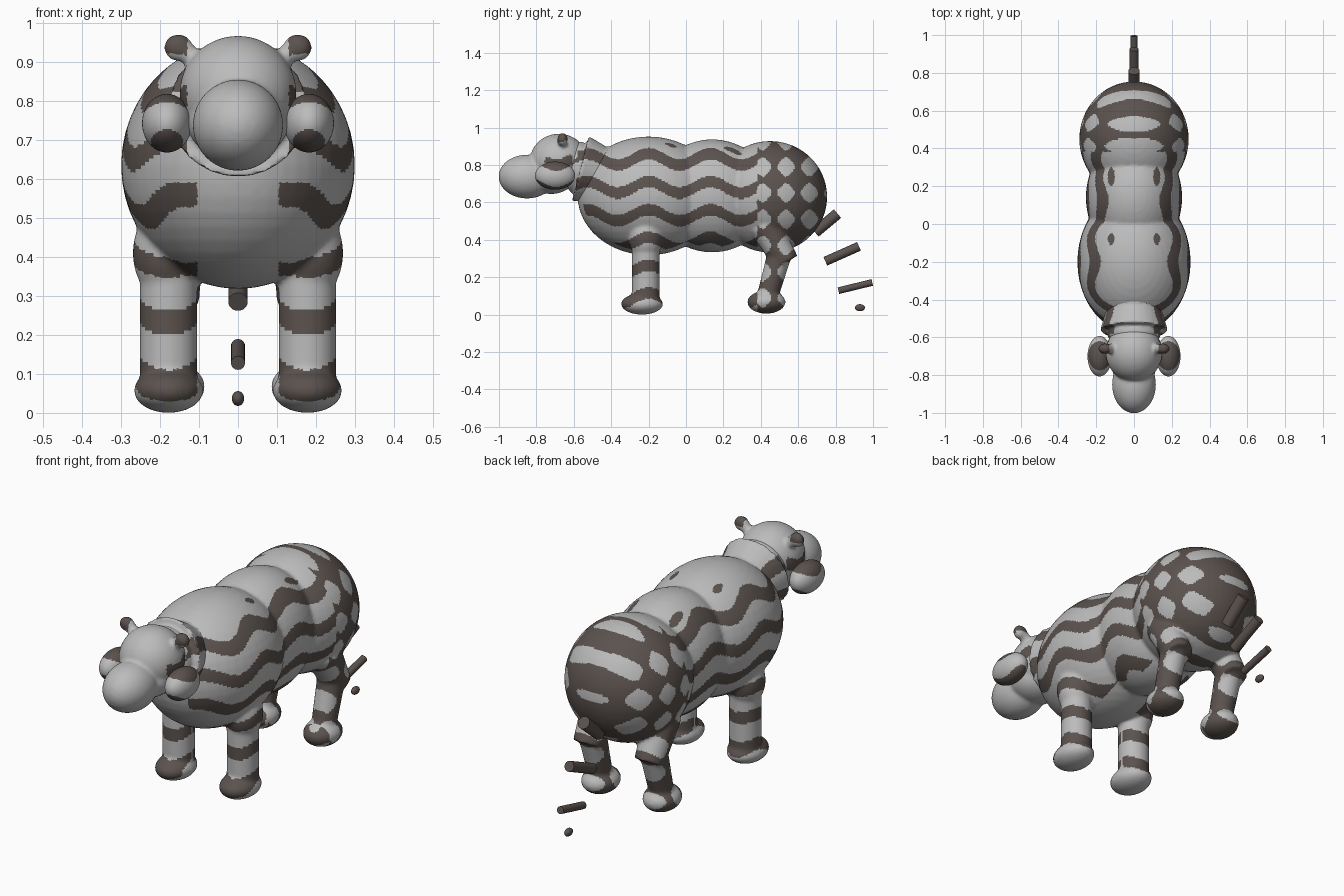
import bpy, bmesh, math
from mathutils import Matrix, Vector

if "Cube" in bpy.data.objects:
    bpy.data.objects.remove(bpy.data.objects["Cube"], do_unlink=True)


def material(name, rgb):
    m = bpy.data.materials.new(name)
    m.use_nodes = True
    m.diffuse_color = (*rgb, 1)
    m.node_tree.nodes["Principled BSDF"].inputs["Base Color"].default_value = (*rgb, 1)
    return m


light = material("light_grey", (0.5, 0.5, 0.5))
dark = material("dark_brown", (0.105, 0.085, 0.076))


def ball(bm, centre, radii, segments=48):
    mat = Matrix.Translation(centre) @ Matrix.Diagonal((*radii, 1))
    bmesh.ops.create_uvsphere(bm, u_segments=segments, v_segments=segments // 2,
                              radius=1, matrix=mat)


def rod(bm, a, b, r1, r2=None):
    a, b = Vector(a), Vector(b)
    rot = (b - a).to_track_quat('Z', 'Y').to_matrix().to_4x4()
    bmesh.ops.create_cone(bm, cap_ends=True, segments=32, radius1=r1,
                          radius2=r2 or r1, depth=(b - a).length,
                          matrix=Matrix.Translation((a + b) / 2) @ rot)


def is_dark(p):
    """Wavy flank stripes in front, rounded light patches on a dark rump."""
    x, y, z = abs(p.x), p.y, p.z
    if y > 0.38:
        across = math.cos(math.tau * (y - 0.535) / 0.125)
        up = math.cos(math.tau * (z - 0.65) / 0.14)
        return across + up < 0.3
    # Small spots along the back
    for cy, ry in ((-0.08, 0.03), (0.25, 0.05)):
        if z > 0.8 and ((x - 0.12) / 0.018) ** 2 + ((y - cy) / ry) ** 2 < 1:
            return True
    if x < (0.13 if y < -0.58 else 0.105):
        return False
    wave = (z - 0.83 - 0.03 * math.cos(math.tau * (y + 0.2) / 0.33)) / 0.149
    return abs(wave - round(wave)) < 0.21


def finish(name, bm, smooth_steps=0, all_dark=False):
    """Turn a bmesh into an object; fuse its pieces if smooth_steps is set."""
    mesh = bpy.data.meshes.new(name)
    bm.to_mesh(mesh)
    bm.free()
    obj = bpy.data.objects.new(name, mesh)
    bpy.context.collection.objects.link(obj)
    if smooth_steps:
        fuse = obj.modifiers.new("fuse", 'REMESH')
        fuse.mode = 'VOXEL'
        fuse.voxel_size = 0.009
        relax = obj.modifiers.new("relax", 'SMOOTH')
        relax.factor = 0.5
        relax.iterations = smooth_steps
        graph = bpy.context.evaluated_depsgraph_get()
        mesh = bpy.data.meshes.new_from_object(obj.evaluated_get(graph))
        obj.modifiers.clear()
        obj.data = mesh
    mesh.materials.clear()
    mesh.materials.append(light)
    mesh.materials.append(dark)
    for face in mesh.polygons:
        face.material_index = int(all_dark or is_dark(face.center))
    mesh.shade_smooth()
    mesh.set_sharp_from_angle(angle=math.radians(50))
    return obj


# Torso: chest, belly and rump, with legs and feet fused in
bm = bmesh.new()
ball(bm, (0, -0.2, 0.635), (0.3, 0.38, 0.317))
ball(bm, (0, 0.14, 0.635), (0.255, 0.32, 0.302))
ball(bm, (0, 0.45, 0.63), (0.29, 0.305, 0.298))
for s in (-1, 1):
    # Front leg
    ball(bm, (s * 0.185, -0.215, 0.41), (0.085, 0.09, 0.12))
    rod(bm, (s * 0.178, -0.215, 0.05), (s * 0.178, -0.215, 0.5), 0.074)
    ball(bm, (s * 0.178, -0.235, 0.057), (0.089, 0.112, 0.057))
    # Hind leg
    rod(bm, (s * 0.17, 0.42, 0.48), (s * 0.17, 0.535, 0.28), 0.085, 0.07)
    rod(bm, (s * 0.17, 0.425, 0.06), (s * 0.17, 0.505, 0.34), 0.056, 0.066)
    ball(bm, (s * 0.17, 0.43, 0.067), (0.085, 0.102, 0.062))
finish("body", bm, smooth_steps=6)

# Flared neck collar
bm = bmesh.new()
rod(bm, (0, -0.40, 0.735), (0, -0.455, 0.75), 0.165, 0.155)
rod(bm, (0, -0.45, 0.75), (0, -0.565, 0.78), 0.145, 0.18)
ball(bm, (0, -0.57, 0.78), (0.145, 0.09, 0.145))
finish("neck", bm, smooth_steps=2)

# Head with muzzle, jaw and ears
bm = bmesh.new()
ball(bm, (0, -0.68, 0.82), (0.15, 0.155, 0.147))
ball(bm, (0, -0.85, 0.738), (0.116, 0.152, 0.117))
ball(bm, (0, -0.72, 0.745), (0.13, 0.13, 0.1))
for s in (-1, 1):
    rod(bm, (s * 0.09, -0.66, 0.89), (s * 0.15, -0.66, 0.938), 0.026)
    ball(bm, (s * 0.153, -0.66, 0.937), (0.037, 0.028, 0.035))
finish("head", bm, smooth_steps=4)

# Round cheeks
for side, s in (("right", -1), ("left", 1)):
    bm = bmesh.new()
    ball(bm, (s * 0.182, -0.7, 0.743), (0.064, 0.107, 0.075), 96)
    finish(side + "_cheek", bm)

# Tail: separate tilted pieces and a small tip
tail = [((0.69, 0.44), (0.81, 0.54), 0.03),
        ((0.745, 0.285), (0.925, 0.365), 0.025),
        ((0.815, 0.128), (0.996, 0.172), 0.018)]
for i, (a, b, r) in enumerate(tail):
    bm = bmesh.new()
    rod(bm, (0, *a), (0, *b), r)
    finish("tail_segment_%d" % (i + 1), bm, all_dark=True)
bm = bmesh.new()
ball(bm, (0, 0.93, 0.037), (0.016, 0.027, 0.019), 24)
finish("tail_tip", bm, all_dark=True)
